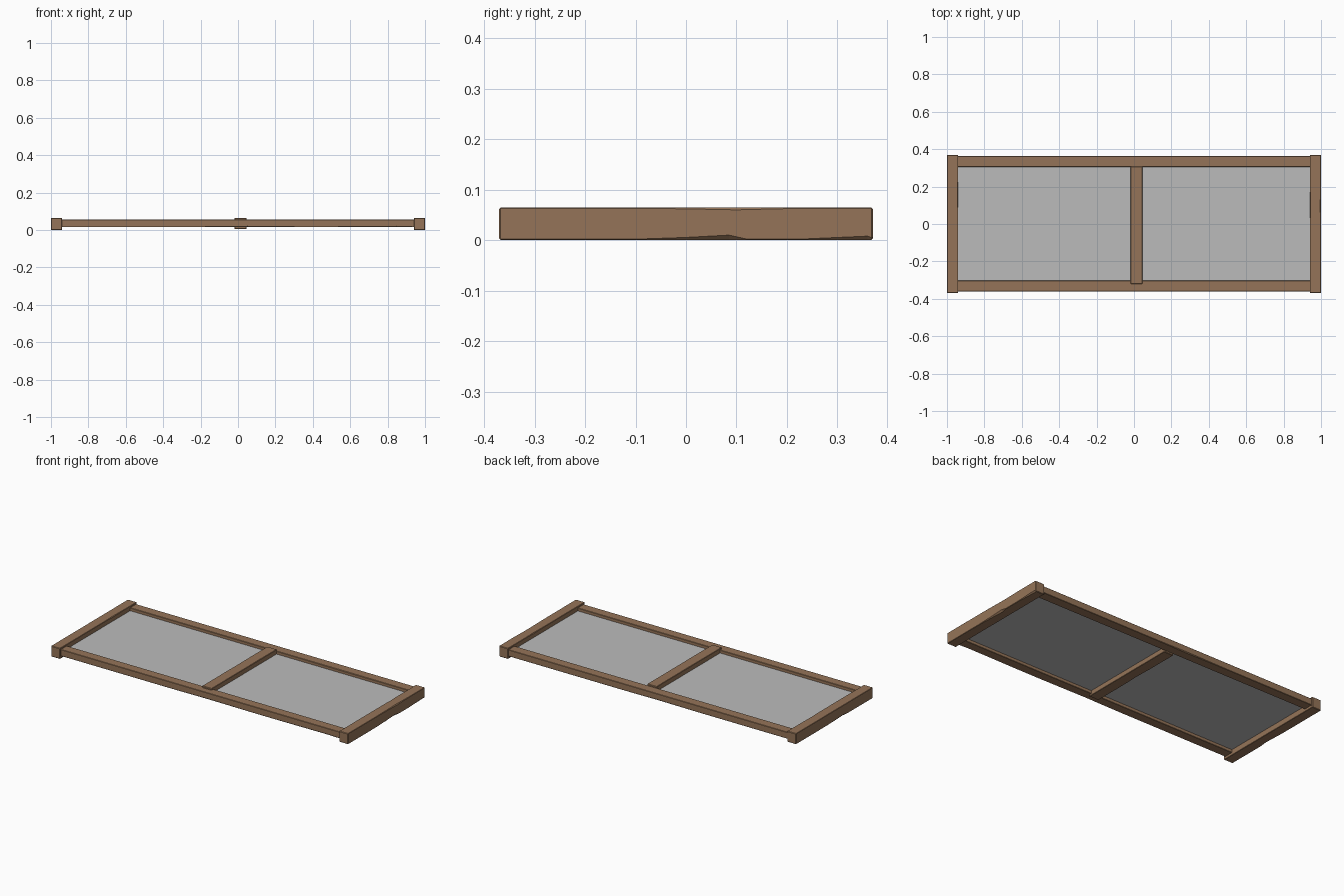
import bpy
import bmesh
from mathutils import Vector

cube = bpy.data.objects.get("Cube")
if cube:
    bpy.data.objects.remove(cube, do_unlink=True)


def material(name, color):
    mat = bpy.data.materials.new(name)
    mat.use_nodes = True
    mat.diffuse_color = color
    mat.node_tree.nodes["Principled BSDF"].inputs["Base Color"].default_value = color
    return mat


wood = material("brown wood", (0.30, 0.175, 0.098, 1))
glass = material("grey glass", (0.50, 0.50, 0.50, 1))


def finish(name, bm, mat):
    bmesh.ops.recalc_face_normals(bm, faces=bm.faces)
    mesh = bpy.data.meshes.new(name)
    bm.to_mesh(mesh)
    bm.free()
    mesh.materials.append(mat)
    obj = bpy.data.objects.new(name, mesh)
    bpy.context.collection.objects.link(obj)
    return obj


def beam(name, axis, low, high, chips=()):
    """Square timber along an axis; chips are (corner, start, peak, end, depth)."""
    low, high = Vector(low), Vector(high)
    side = 1 - axis
    a, b = low[axis], high[axis]
    stops = sorted({a, b, *(p for c in chips for p in c[1:4] if a < p < b)})

    def cut(corner, t):
        depth = 0.002
        for which, start, peak, end, amount in chips:
            if which == corner and start <= t <= end:
                rise = (t - start) / (peak - start) if t <= peak else (end - t) / (end - peak)
                depth = max(depth, amount * rise)
        return depth

    bm = bmesh.new()
    rings = []
    for t in stops:
        ring = []
        # Corners run around: low inner, low outer, high outer, high inner
        for corner, (u, v) in enumerate(((0, 0), (1, 0), (1, 1), (0, 1))):
            d = cut(corner, t)
            w = high[side] if u else low[side]
            z = high.z if v else low.z
            pair = [(w, z + (-d if v else d)), (w + (-d if u else d), z)]
            if corner in (1, 3):
                pair.reverse()
            for pw, pz in pair:
                co = Vector((0, 0, pz))
                co[axis], co[side] = t, pw
                ring.append(bm.verts.new(co))
        rings.append(ring)
    for r, s in zip(rings, rings[1:]):
        for i in range(len(r)):
            j = (i + 1) % len(r)
            bm.faces.new((r[i], r[j], s[j], s[i]))
    caps = [bm.faces.new(rings[0]), bm.faces.new(rings[-1])]
    # Slightly worn ends
    bmesh.ops.bevel(bm, geom=list({e for f in caps for e in f.edges}), offset=0.003,
                    segments=1, affect='EDGES', clamp_overlap=True)
    return finish(name, bm, wood)


# End posts
beam("left_post", 1, (0.94, -0.37, 0), (1, 0.37, 0.065),
     [(1, -0.1, 0.085, 0.13, 0.01), (1, 0.18, 0.36, 0.38, 0.008),
      (2, -0.15, 0.1, 0.3, 0.005), (3, 0, 0.12, 0.24, 0.004)])
beam("right_post", 1, (-1, -0.37, 0), (-0.94, 0.37, 0.065),
     [(0, -0.13, -0.085, 0.1, 0.008), (2, 0.04, 0.14, 0.24, 0.004)])

# Long rails
beam("front_rail", 0, (-0.95, -0.36, 0.015), (0.95, -0.302, 0.055),
     [(0, -0.2, 0.05, 0.33, 0.005), (0, 0.5, 0.85, 0.94, 0.005)])
beam("back_rail", 0, (-0.95, 0.305, 0.015), (0.95, 0.364, 0.055),
     [(1, -0.33, -0.05, 0.2, 0.005), (3, 0.05, 0.5, 0.82, 0.003)])

# Middle crossbar, lapped over the front rail
beam("middle_bar", 1, (-0.018, -0.32, 0.005), (0.046, 0.308, 0.065),
     [(0, -0.15, 0, 0.2, 0.005), (3, -0.07, 0, 0.09, 0.003),
      (2, 0, 0.12, 0.2, 0.003)])

# Glass sheet
bm = bmesh.new()
bmesh.ops.create_cube(bm, size=1)
for v in bm.verts:
    v.co = Vector((v.co.x * 1.9, v.co.y * 0.63, v.co.z * 0.004 + 0.035))
finish("glass_pane", bm, glass)
